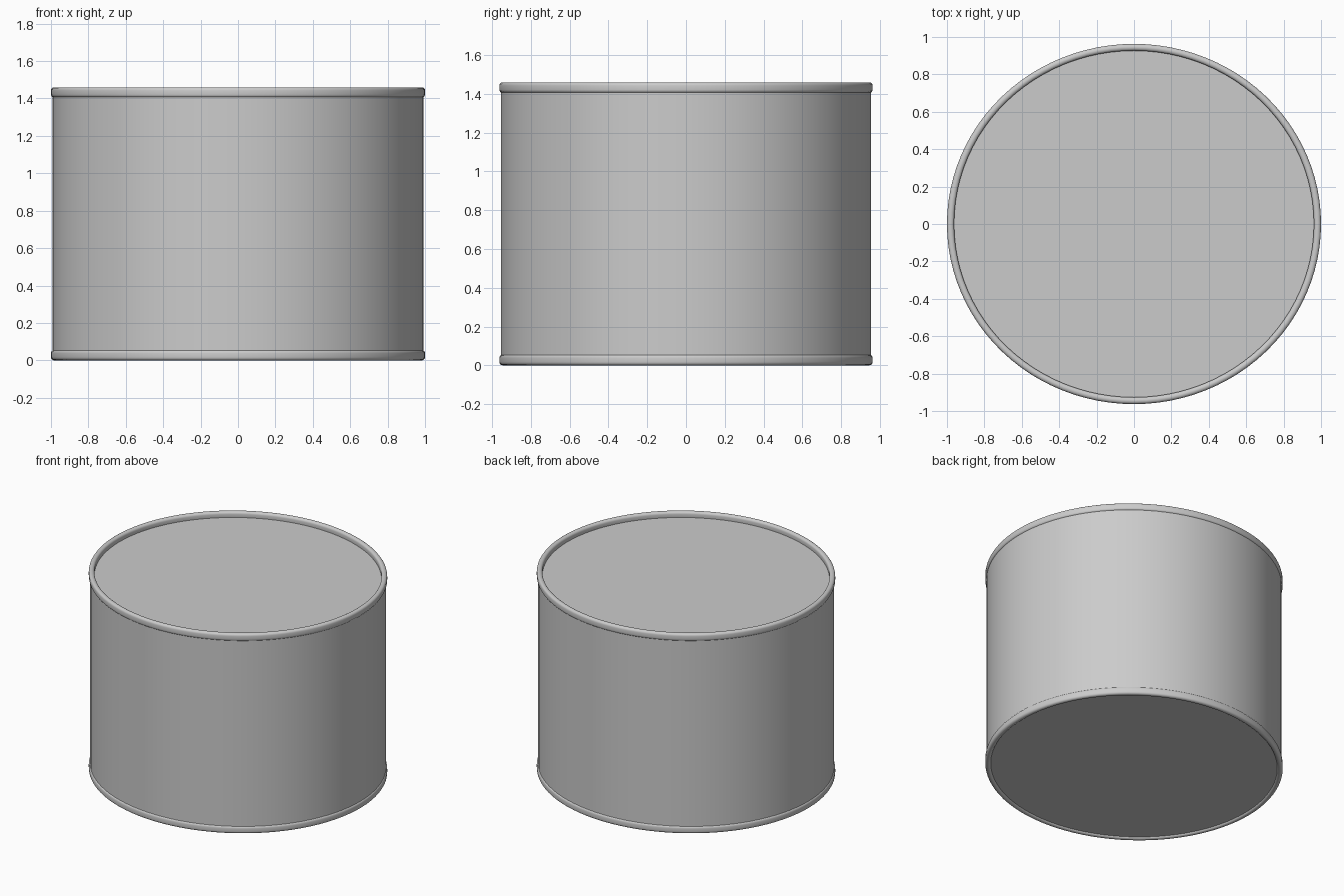
import bpy
import math

SEGMENTS = 96
DEPTH_RATIO = 0.963   # the drum is slightly oval
HEIGHT = 1.46

cube = bpy.data.objects.get("Cube")
if cube:
    bpy.data.objects.remove(cube, do_unlink=True)

grey = bpy.data.materials.new("light_grey_metal")
grey.use_nodes = True
colour = (0.6, 0.6, 0.6, 1)
grey.diffuse_color = colour
grey.node_tree.nodes["Principled BSDF"].inputs["Base Color"].default_value = colour


def lathe(name, profile, closed=False):
    """Turn an (r, z) profile around z; a radius of zero makes a pole."""
    verts, rings, faces = [], [], []
    for r, z in profile:
        count = SEGMENTS if r > 0 else 1
        rings.append([len(verts) + i for i in range(count)])
        for i in range(count):
            a = math.tau * i / SEGMENTS
            verts.append((r * math.cos(a), r * math.sin(a) * DEPTH_RATIO, z))
    pairs = list(zip(rings, rings[1:]))
    if closed:
        pairs.append((rings[-1], rings[0]))
    for low, high in pairs:
        for i in range(SEGMENTS):
            j = (i + 1) % SEGMENTS
            quad = [low[i % len(low)], low[j % len(low)],
                    high[j % len(high)], high[i % len(high)]]
            faces.append(list(dict.fromkeys(quad)))
    mesh = bpy.data.meshes.new(name)
    mesh.from_pydata(verts, [], faces)
    mesh.materials.append(grey)
    obj = bpy.data.objects.new(name, mesh)
    bpy.context.collection.objects.link(obj)
    bpy.ops.object.select_all(action='DESELECT')
    obj.select_set(True)
    bpy.context.view_layer.objects.active = obj
    bpy.ops.object.shade_smooth_by_angle(angle=math.radians(40))
    return obj


def rim(name, z):
    """Rolled bead with a rounded rectangular section."""
    inner, outer, height, radius = 0.962, 1.0, 0.055, 0.017
    section = []
    for k, (r, h) in enumerate([(outer - radius, z + height - radius),
                                (inner + radius, z + height - radius),
                                (inner + radius, z + radius),
                                (outer - radius, z + radius)]):
        for s in range(5):
            a = (k + s / 4) * math.pi / 2
            section.append((r + radius * math.cos(a), h + radius * math.sin(a)))
    return lathe(name, section[::-1][::-1], closed=True)


# Can body with recessed lid and base
lathe("can_wall", [(0.992, 0.02), (0.992, HEIGHT - 0.02)])
lathe("lid", [(0.975, HEIGHT - 0.04), (0, HEIGHT - 0.04)])
lathe("base", [(0, 0.012), (0.975, 0.012)])

# Rolled rims
rim("bottom_rim", 0)
rim("top_rim", HEIGHT - 0.055)
